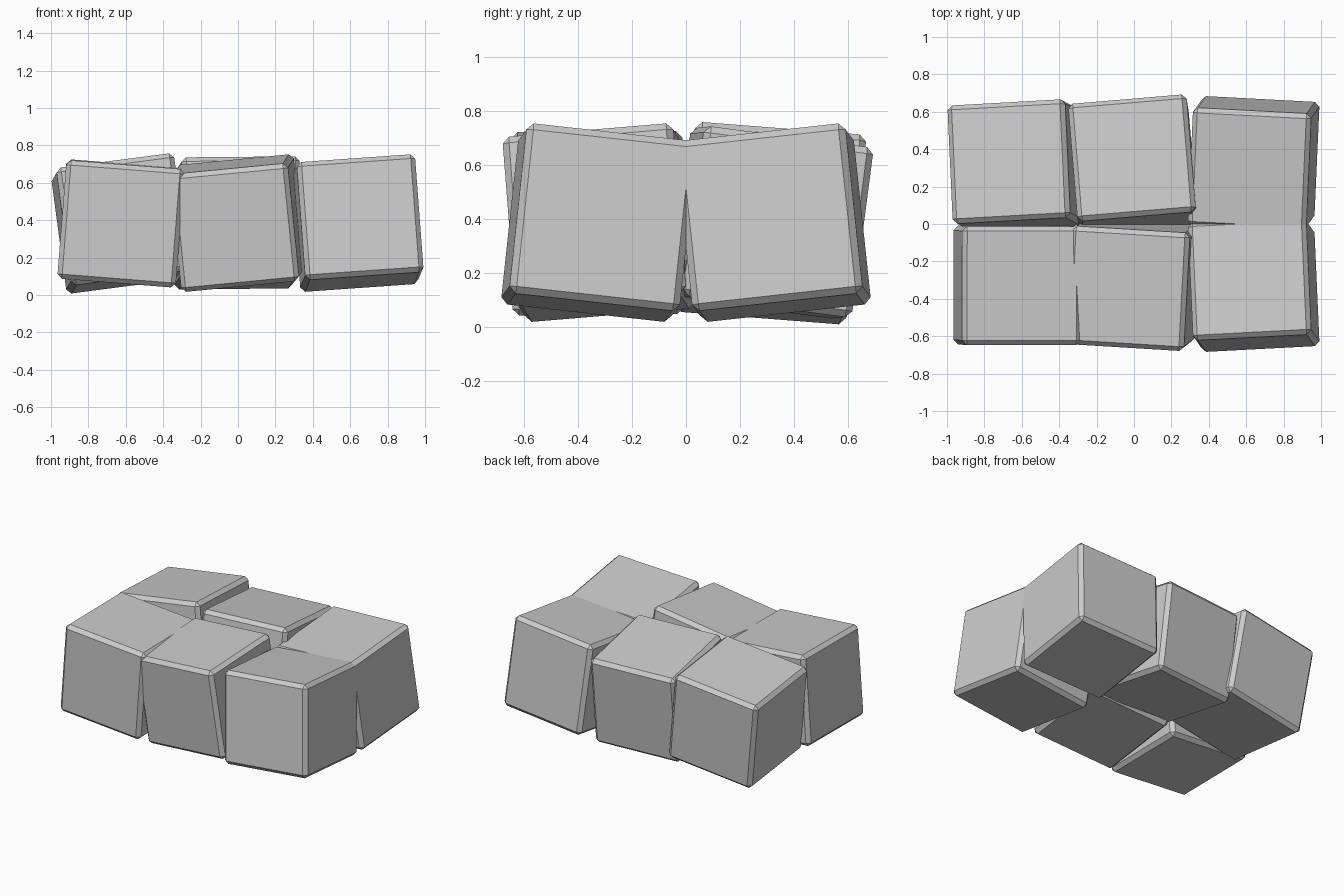
import bpy
from math import radians

if "Cube" in bpy.data.objects:
    bpy.data.objects.remove(bpy.data.objects["Cube"])

SIZE, CHAMFER = 0.635, 0.025

# name: centre, tilt in degrees about x, y, z
BLOCKS = {
    "front_left_block":   ((-0.625, -0.328, 0.383), (0.5, 4.5, 0.0)),
    "front_middle_block": ((-0.003, -0.322, 0.385), (4.8, -5.5, -3.5)),
    "front_right_block":  ((0.640, -0.322, 0.385), (-6.3, -4.0, 3.0)),
    "back_left_block":    ((-0.630, 0.313, 0.383), (-4.5, -7.4, 3.2)),
    "back_middle_block":  ((-0.005, 0.316, 0.386), (-7.5, -0.5, 4.8)),
    "back_right_block":   ((0.640, 0.322, 0.385), (6.3, -4.0, -3.0)),
}


def block(name, centre, tilt):
    bpy.ops.mesh.primitive_cube_add(size=SIZE, location=centre,
                                    rotation=[radians(a) for a in tilt])
    ob = bpy.context.object
    ob.name = name
    # single flat chamfer on every edge
    bev = ob.modifiers.new("chamfer", 'BEVEL')
    bev.width = CHAMFER
    bev.segments = 1
    bev.limit_method = 'NONE'
    return ob


# two rows of three loosely set stone blocks
for name, (centre, tilt) in BLOCKS.items():
    block(name, centre, tilt)
